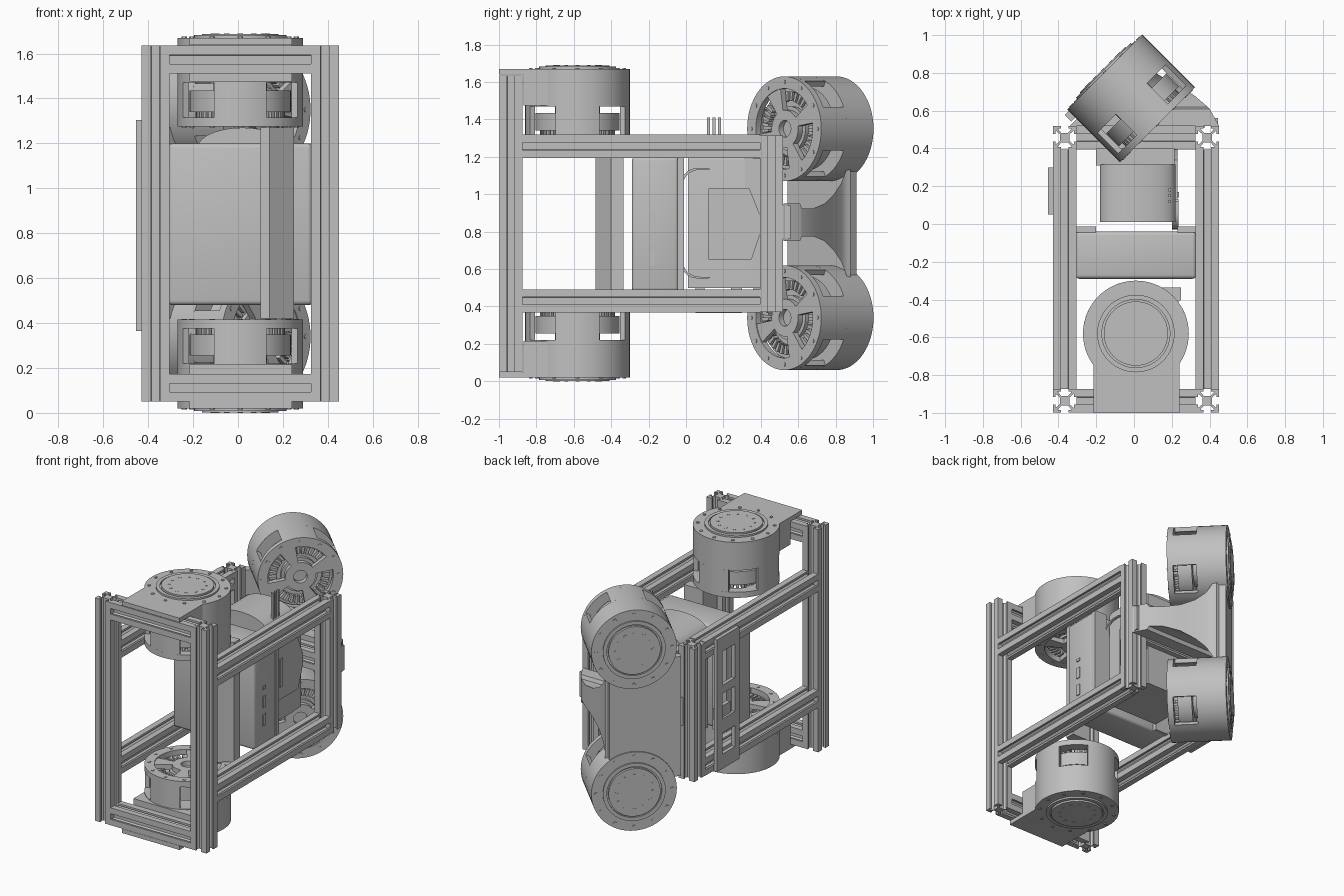
import bpy, bmesh, math
from mathutils import Matrix, Vector

if "Cube" in bpy.data.objects:
    bpy.data.objects.remove(bpy.data.objects["Cube"])

grey = bpy.data.materials.new("plain grey")
grey.diffuse_color = (0.53, 0.53, 0.53, 1)
grey.use_nodes = True
grey.node_tree.nodes["Principled BSDF"].inputs["Base Color"].default_value = grey.diffuse_color
PI = math.pi


def finish(name, bm, mat=None):
    bmesh.ops.recalc_face_normals(bm, faces=bm.faces)
    me = bpy.data.meshes.new(name)
    for f in bm.faces:
        f.smooth = True
    bm.to_mesh(me)
    bm.free()
    me.set_sharp_from_angle(angle=math.radians(30))
    me.materials.append(grey)
    ob = bpy.data.objects.new(name, me)
    bpy.context.collection.objects.link(ob)
    if mat:
        ob.matrix_world = mat
    return ob


def loft(bm, rings):
    """Skin a list of point rings and cap both ends."""
    vs = [[bm.verts.new(p) for p in r] for r in rings]
    n = len(vs[0])
    for a, b in zip(vs, vs[1:]):
        for i in range(n):
            j = (i + 1) % n
            bm.faces.new((a[i], a[j], b[j], b[i]))
    bm.faces.new(vs[0])
    bm.faces.new(vs[-1])


def prism(bm, pts, z0, z1):
    loft(bm, [[(x, y, z0) for x, y in pts], [(x, y, z1) for x, y in pts]])


def add_box(bm, x0, x1, y0, y1, z0, z1):
    prism(bm, [(x0, y0), (x1, y0), (x1, y1), (x0, y1)], z0, z1)


def box(name, *lim, bevel=0, mat=None):
    bm = bmesh.new()
    add_box(bm, *lim)
    if bevel:
        bmesh.ops.bevel(bm, geom=bm.edges[:], offset=bevel, segments=3,
                        affect='EDGES', profile=0.5)
    return finish(name, bm, mat)


def sector(bm, r0, r1, z0, z1, a0=0.0, a1=2 * PI):
    """Disc, ring or arc-shaped block about local z."""
    full = a1 - a0 > 6.28
    n = 64 if full else max(3, int((a1 - a0) / 0.1))
    arc = [a0 + (a1 - a0) * i / n for i in range(n if full else n + 1)]
    P = lambda r, a: (r * math.cos(a), r * math.sin(a))
    if full and r0 == 0:
        prism(bm, [P(r1, a) for a in arc], z0, z1)
    elif not full:
        prism(bm, [P(r1, a) for a in arc] + [P(r0, a) for a in reversed(arc)], z0, z1)
    else:
        loops = [[bm.verts.new((*P(r, a), z)) for a in arc]
                 for r, z in ((r0, z0), (r1, z0), (r1, z1), (r0, z1))]
        for k in range(4):
            p, q = loops[k], loops[(k + 1) % 4]
            for i in range(n):
                j = (i + 1) % n
                bm.faces.new((p[i], p[j], q[j], q[i]))


# slotted aluminium rails: section in local xy, length along local z
H = 0.062
SIDE = [(-1, -1), (-.32, -1), (-.32, -.78), (-.6, -.78), (-.3, -.42),
        (.3, -.42), (.6, -.78), (.32, -.78), (.32, -1)]


def rail(name, a, b):
    a, b = Vector(a), Vector(b)
    pts = []
    for k in range(4):
        c, s = round(math.cos(k * PI / 2)), round(math.sin(k * PI / 2))
        pts += [(H * (c * x - s * y), H * (s * x + c * y)) for x, y in SIDE]
    bm = bmesh.new()
    prism(bm, pts, 0, (b - a).length)
    q = Vector((0, 0, 1)).rotation_difference((b - a).normalized())
    finish(name, bm, Matrix.Translation(a) @ q.to_matrix().to_4x4())


XL, XR, YF, YB = -0.367, 0.388, -0.936, 0.457
for side, x in (("left", XL), ("right", XR)):
    rail(side + "_front_post", (x, YF, .05), (x, YF, 1.635))
    rail(side + "_back_post", (x, YB, .37), (x, YB, 1.315))
    for lvl, z in (("lower", .43), ("upper", 1.257)):
        rail(f"{side}_{lvl}_rail", (x, YF + H, z), (x, YB - H, z))
for lvl, z in (("lower", .112), ("upper", 1.573)):
    rail(lvl + "_front_rail", (XL + H, YF, z), (XR - H, YF, z))
rail("middle_back_rail", (XL + H, YB, .85), (XR - H, YB, .85))


# round motors: local z runs from the output cap to the open, spoked end
def motor(name, mat):
    bm = bmesh.new()
    sector(bm, 0, .28, 0, .2)                       # solid housing
    sector(bm, .18, .205, -.012, 0)                 # bearing ring
    sector(bm, 0, .17, -.018, 0)                    # output cap
    for k in range(4):                              # pillars between windows
        a = k * PI / 2
        sector(bm, .25, .28, .2, .36, a - .43, a + .43)
    sector(bm, 0, .12, .2, .355)                    # core
    sector(bm, 0, .225, .235, .33)                  # rotor drum
    sector(bm, .215, .28, .355, .395)               # end ring
    sector(bm, .045, .1, .35, .39)                  # hub
    for k in range(4):                              # spokes
        a = k * PI / 2 + .4
        sector(bm, .09, .22, .355, .39, a - .25, a + .25)
    for k in range(36):                             # winding teeth
        a = k * PI / 18
        sector(bm, .15, .2, .33, .365, a, a + .1)
    for k in range(12):                             # screw heads
        a = k * PI / 6
        for r, z0, z1 in ((.25, -.005, 0), (.12, -.02, -.018), (.25, .395, .399)):
            x, y = r * math.cos(a), r * math.sin(a)
            prism(bm, [(x + .012 * math.cos(t * PI / 3), y + .012 * math.sin(t * PI / 3))
                       for t in range(6)], z0, z1)
    finish(name, bm, mat)


FLIP = Matrix.Rotation(PI, 4, 'X')
motor("lower_front_motor", Matrix.Translation((.01, -.58, .02)))
motor("upper_front_motor", Matrix.Translation((.01, -.58, 1.67)) @ FLIP)

# motor mounts on the front rails
for lvl, plate, block in (("lower", (.02, .05), (.022, .215)),
                          ("upper", (1.64, 1.67), (1.475, 1.668))):
    box(lvl + "_mount_plate", -.215, .24, -1.0, -.58, *plate)
    box(lvl + "_mount_block", -.215, .24, -.87, -.6, *block)

# rear pair of motors turned 45 degrees, frame axes: x = across, y = up, z = motor axis
s = math.sqrt(.5)
rear = Matrix(((s, 0, s, -.02), (s, 0, -s, .67), (0, 1, 0, 0), (0, 0, 0, 1)))
for lvl, z in (("lower", .34), ("upper", 1.35)):
    motor(lvl + "_rear_motor", rear @ Matrix.Translation((0, z, -.19)))
box("rear_link_plate", -.31, .16, .42, 1.27, -.18, -.13, mat=rear)

# flared arm from the back rail to the link plate
bm = bmesh.new()
loft(bm, [[(l, y, .85 - h), (r, y, .85 - h), (r, y, .85 + h), (l, y, .85 + h)]
          for y, l, r, h in ((.52, -.34, .45, .1), (.61, -.25, .40, .1), (.62, -.25, .39, .075),
                             (.68, -.19, .32, .075), (.74, -.13, .22, .1), (.79, -.08, .13, .15),
                             (.83, -.04, .07, .21), (.86, -.01, .03, .29), (.88, 0, .02, .36))])
finish("rear_flared_arm", bm)
for sx in (.36, .43):
    box("arm_clamp_bolt", sx - .015, sx + .015, .51, .56, .76, .94)

# battery case with a chamfered column in front of it
box("battery_case", -.31, .33, -.29, -.04, .48, 1.2, bevel=.02)
bm = bmesh.new()
prism(bm, [(.1, -.335), (.1, -.485), (.14, -.485), (.25, -.4), (.25, -.335)], .42, 1.27)
finish("front_column", bm)
for x0, x1 in ((-.31, -.2), (.23, .33)):
    box("battery_flange", x0, x1, -.045, -.012, .48, 1.2)
for z0, z1 in ((.62, .7), (.75, .83), (.88, .9)):
    box("side_port", .325, .337, -.195, -.165, z0, z1)

# computer box with arched top behind the battery
bm = bmesh.new()
arch = [(.02 + .2 * math.cos(t * PI / 16), 1.18 + .09 * math.sin(t * PI / 16)) for t in range(17)]
loft(bm, [[(x, y, z) for x, z in [(-.18, .5), (.22, .5)] + arch] for y in (.01, .315)])
finish("computer_box", bm)
box("computer_bracket", -.2, .215, .31, .4, .5, 1.19)

# pointed side plate with slot strip
bm = bmesh.new()
loft(bm, [[(x, y, z) for y, z in ((.12, .65), (.35, .65), (.4, .8), (.4, .88), (.34, 1.03), (.12, 1.03))]
          for x in (.21, .23)])
add_box(bm, .23, .237, .14, .17, .74, .94)
finish("pointed_side_plate", bm)

# curved edge bracket on the computer side
bm = bmesh.new()
path = [(.12, .55)] + [(.06 - .09 * math.sin(t * PI / 10), .64 - .09 * math.cos(t * PI / 10)) for t in range(6)]
path += [(y, 1.69 - z) for y, z in reversed(path)]
edge = path + [(y + .012, .845 + (z - .845) * .97) for y, z in reversed(path)]
loft(bm, [[(x, y, z) for y, z in edge] for x in (.2, .235)])
finish("curved_bracket", bm)

# pins on top
for y in (.12, .15, .18):
    box("top_pin", .183, .197, y - .008, y + .008, 1.2, 1.41)

# switch panel on the left side: frame with openings
bm = bmesh.new()
for y0, y1 in ((.05, .1), (.24, .3)):
    add_box(bm, -.455, -.43, y0, y1, .365, 1.305)
for z0, z1 in ((.365, .47), (.62, .72), (.9, .96), (1.2, 1.305)):
    add_box(bm, -.455, -.43, .1, .24, z0, z1)
add_box(bm, -.44, -.41, .13, .28, .72, .8)
finish("left_switch_panel", bm)
